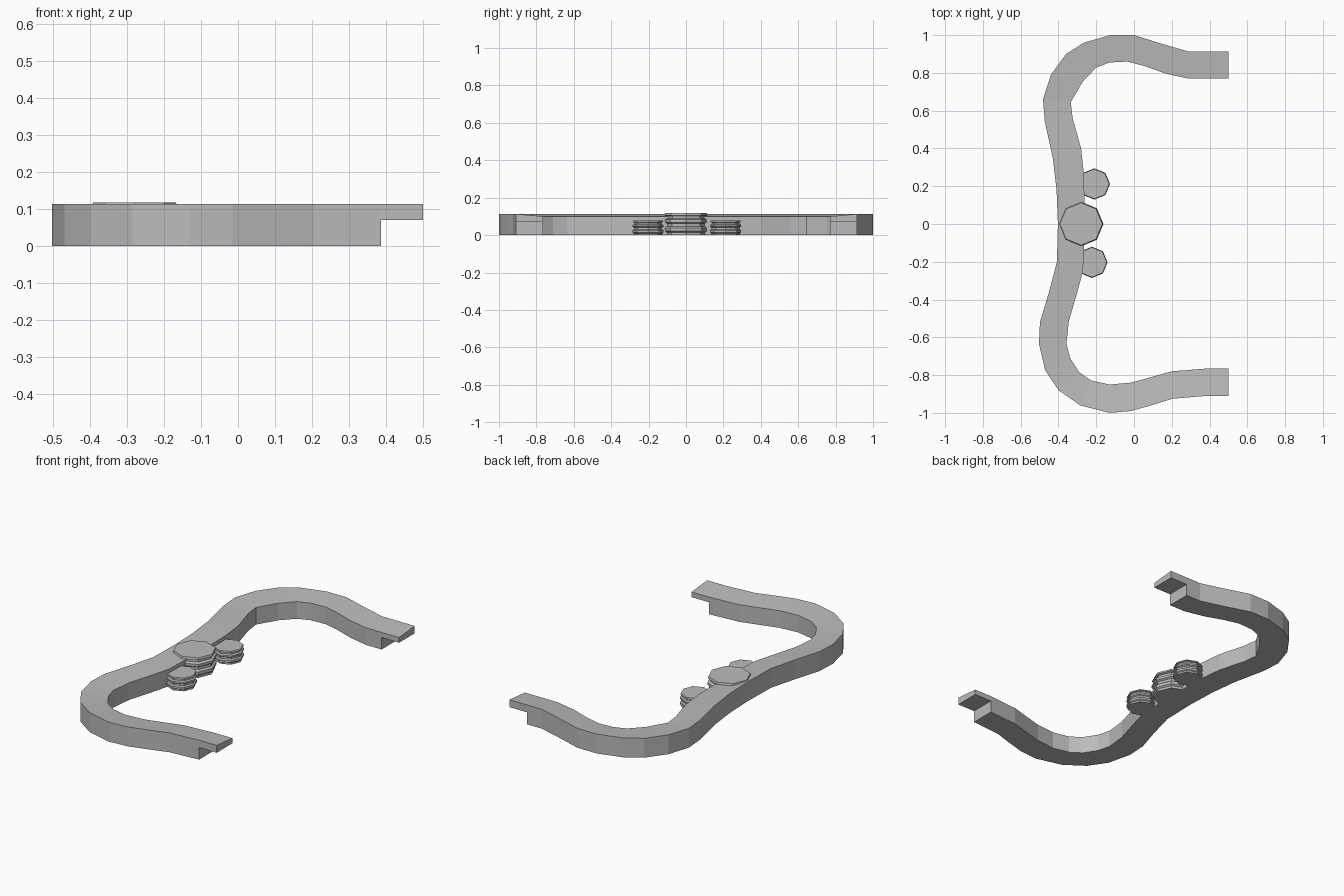
import bpy, bmesh, math

if "Cube" in bpy.data.objects:
    bpy.data.objects.remove(bpy.data.objects["Cube"])

grey = bpy.data.materials.new("stone grey")
grey.diffuse_color = (0.5, 0.5, 0.5, 1)
grey.use_nodes = True
grey.node_tree.nodes["Principled BSDF"].inputs["Base Color"].default_value = grey.diffuse_color

TOP_OUT, TOP_IN = 0.113, 0.1


def finish(bm, name):
    bmesh.ops.recalc_face_normals(bm, faces=bm.faces[:])
    mesh = bpy.data.meshes.new(name)
    bm.to_mesh(mesh)
    bm.free()
    mesh.materials.append(grey)
    ob = bpy.data.objects.new(name, mesh)
    bpy.context.collection.objects.link(ob)
    return ob


def loft_wall(name, outer, inner, z0):
    """Wall between two plan lines, its top sloping gently to the inside."""
    bm = bmesh.new()
    rows = []
    for (ox, oy), (ix, iy) in zip(outer, inner):
        rows.append([bm.verts.new(p) for p in (
            (ox, oy, z0), (ox, oy, TOP_OUT), (ix, iy, TOP_IN), (ix, iy, z0))])
    for a, b in zip(rows, rows[1:]):
        for i in range(4):
            j = (i + 1) % 4
            bm.faces.new((a[i], a[j], b[j], b[i]))
    bm.faces.new(rows[0])
    bm.faces.new(rows[-1])
    return finish(bm, name)


# Curving wall: matching outer and inner plan lines
outer = [(.387, .913), (.29, .913), (.16, .95), (0, 1), (-.125, 1), (-.265, .96),
         (-.36, .9), (-.44, .79), (-.482, .66), (-.472, .54), (-.43, .35),
         (-.41, .18), (-.403, 0), (-.408, -.2), (-.45, -.36), (-.498, -.52),
         (-.503, -.635), (-.47, -.775), (-.4, -.88), (-.285, -.96),
         (-.13, -1), (-.015, -.99), (.09, -.96), (.205, -.925), (.387, -.91)]
inner = [(.387, .77), (.285, .77), (.165, .797), (.06, .835), (-.035, .86), (-.13, .855),
         (-.2, .828), (-.27, .755), (-.335, .645), (-.325, .56), (-.28, .4),
         (-.265, .26), (-.26, 0), (-.27, -.25), (-.3, -.36), (-.345, -.515),
         (-.358, -.635), (-.338, -.71), (-.29, -.785), (-.228, -.828),
         (-.13, -.85), (-.015, -.84), (.085, -.812), (.2, -.78), (.387, -.765)]
loft_wall("curved_wall", outer, inner, 0)

# Thin overhanging tabs at both ends
for name, i in (("back_end_tab", 0), ("front_end_tab", -1)):
    o, n = outer[i], inner[i]
    loft_wall(name, [o, (.5, o[1])], [n, (.5, n[1])], 0.07)

# Ribbed eight-sided pots: (height fraction, radius fraction)
profile = [(0, .92), (.12, .92), (.18, 1), (.33, 1), (.4, .9), (.52, .9),
           (.58, 1), (.7, 1), (.76, .88), (.86, .88), (.9, .98), (1, .95)]


def ribbed_pot(name, x, y, r, h):
    bm = bmesh.new()
    rings = [[bm.verts.new((x + r * s * math.cos(k * math.pi / 4),
                            y + r * s * math.sin(k * math.pi / 4), h * z))
              for k in range(8)] for z, s in profile]
    for a, b in zip(rings, rings[1:]):
        for k in range(8):
            m = (k + 1) % 8
            bm.faces.new((a[k], a[m], b[m], b[k]))
    bm.faces.new(rings[0])
    bm.faces.new(rings[-1])
    finish(bm, name)


ribbed_pot("large_pot", -.28, 0, .118, .118)
ribbed_pot("back_small_pot", -.21, .212, .083, .078)
ribbed_pot("front_small_pot", -.223, -.203, .083, .078)
